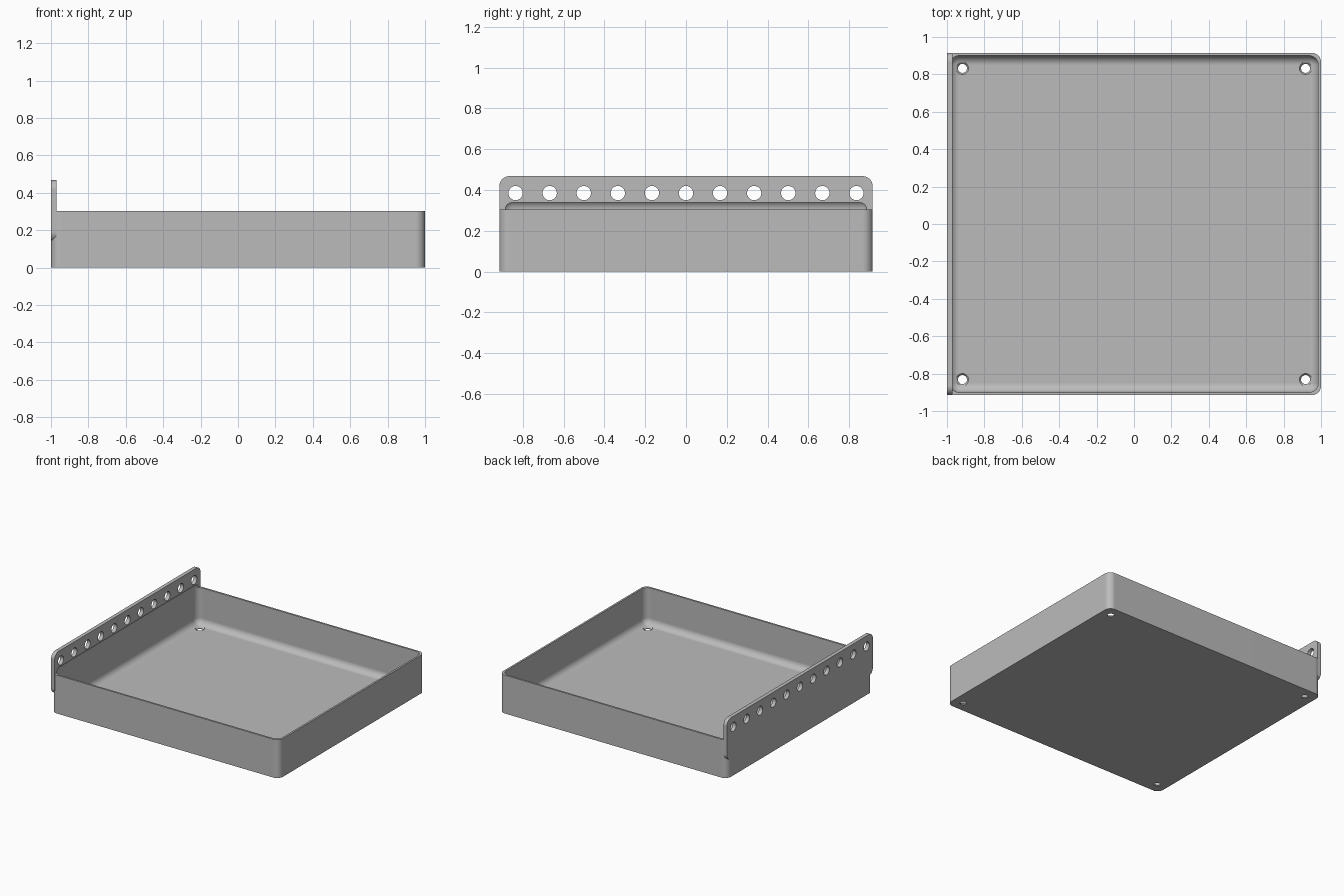
import bpy, bmesh, math
from mathutils import Matrix, Vector

if "Cube" in bpy.data.objects:
    bpy.data.objects.remove(bpy.data.objects["Cube"], do_unlink=True)

HALF_Y, RIM, TOP = 0.915, 0.304, 0.468
WALL, RADIUS = 0.015, 0.05

grey = bpy.data.materials.new("light grey")
grey.use_nodes = True
grey.diffuse_color = (0.5, 0.5, 0.5, 1)
grey.node_tree.nodes["Principled BSDF"].inputs["Base Color"].default_value = (0.5, 0.5, 0.5, 1)


def finish(bm, name):
    mesh = bpy.data.meshes.new(name)
    bm.to_mesh(mesh)
    bm.free()
    mesh.materials.append(grey)
    obj = bpy.data.objects.new(name, mesh)
    bpy.context.collection.objects.link(obj)
    return obj


def rounded_box(name, lo, hi, axis=None):
    """Box with edges along one axis rounded, or every edge if axis is None."""
    lo, hi = Vector(lo), Vector(hi)
    bm = bmesh.new()
    bmesh.ops.create_cube(bm, size=1)
    bmesh.ops.scale(bm, vec=hi - lo, verts=bm.verts)
    bmesh.ops.translate(bm, vec=(lo + hi) / 2, verts=bm.verts)
    edges = [e for e in bm.edges if axis is None
             or abs((e.verts[0].co - e.verts[1].co).normalized()[axis]) > 0.9]
    bmesh.ops.bevel(bm, geom=edges, offset=RADIUS, segments=10,
                    profile=0.5, affect='EDGES')
    return finish(bm, name)


def add_cone(bm, r1, r2, depth, matrix):
    bmesh.ops.create_cone(bm, cap_ends=True, segments=32, radius1=r1,
                          radius2=r2, depth=depth, matrix=matrix)


def combine(target, other, operation):
    mod = target.modifiers.new(operation.title(), 'BOOLEAN')
    mod.operation, mod.solver, mod.object = operation, 'EXACT', other
    bpy.context.view_layer.objects.active = target
    bpy.ops.object.modifier_apply(modifier=mod.name)
    bpy.data.objects.remove(other, do_unlink=True)


# Solid tray body and the perforated hanging flange on its left-hand end
tray = rounded_box("tray", (-1, -HALF_Y, 0), (1, HALF_Y, RIM), axis=2)
flange = rounded_box("hanging_flange", (-1, -HALF_Y, 0.14),
                     (-0.97, HALF_Y, TOP), axis=0)
combine(tray, flange, 'UNION')

# Filleted cavity, which also undercuts the flange
cavity = rounded_box("cavity_cutter", (WALL - 1, WALL - HALF_Y, WALL),
                     (1 - WALL, HALF_Y - WALL, RIM + RADIUS))
combine(tray, cavity, 'DIFFERENCE')

# Row of round holes through the flange
bm = bmesh.new()
for i in range(11):
    y = (i - 5) * 0.167
    add_cone(bm, 0.035, 0.035, 0.1,
             Matrix.Translation((-0.985, y, 0.385)) @ Matrix.Rotation(math.pi / 2, 4, 'Y'))
combine(tray, finish(bm, "flange_hole_cutter"), 'DIFFERENCE')

# Countersunk screw holes in the floor corners
for name, r1, r2, depth, z in (("screw_hole_cutter", 0.024, 0.024, 0.1, 0),
                               ("countersink_cutter", 0.024, 0.036, 0.014, 0.012)):
    bm = bmesh.new()
    for x in (-0.917, 0.917):
        for y in (-0.832, 0.832):
            add_cone(bm, r1, r2, depth, Matrix.Translation((x, y, z)))
    combine(tray, finish(bm, name), 'DIFFERENCE')

# Smooth fillets with crisp edges
bpy.ops.object.select_all(action='DESELECT')
tray.select_set(True)
bpy.context.view_layer.objects.active = tray
bpy.ops.object.shade_smooth_by_angle(angle=math.radians(30))
weighted = tray.modifiers.new("Weighted normals", 'WEIGHTED_NORMAL')
weighted.keep_sharp = True
